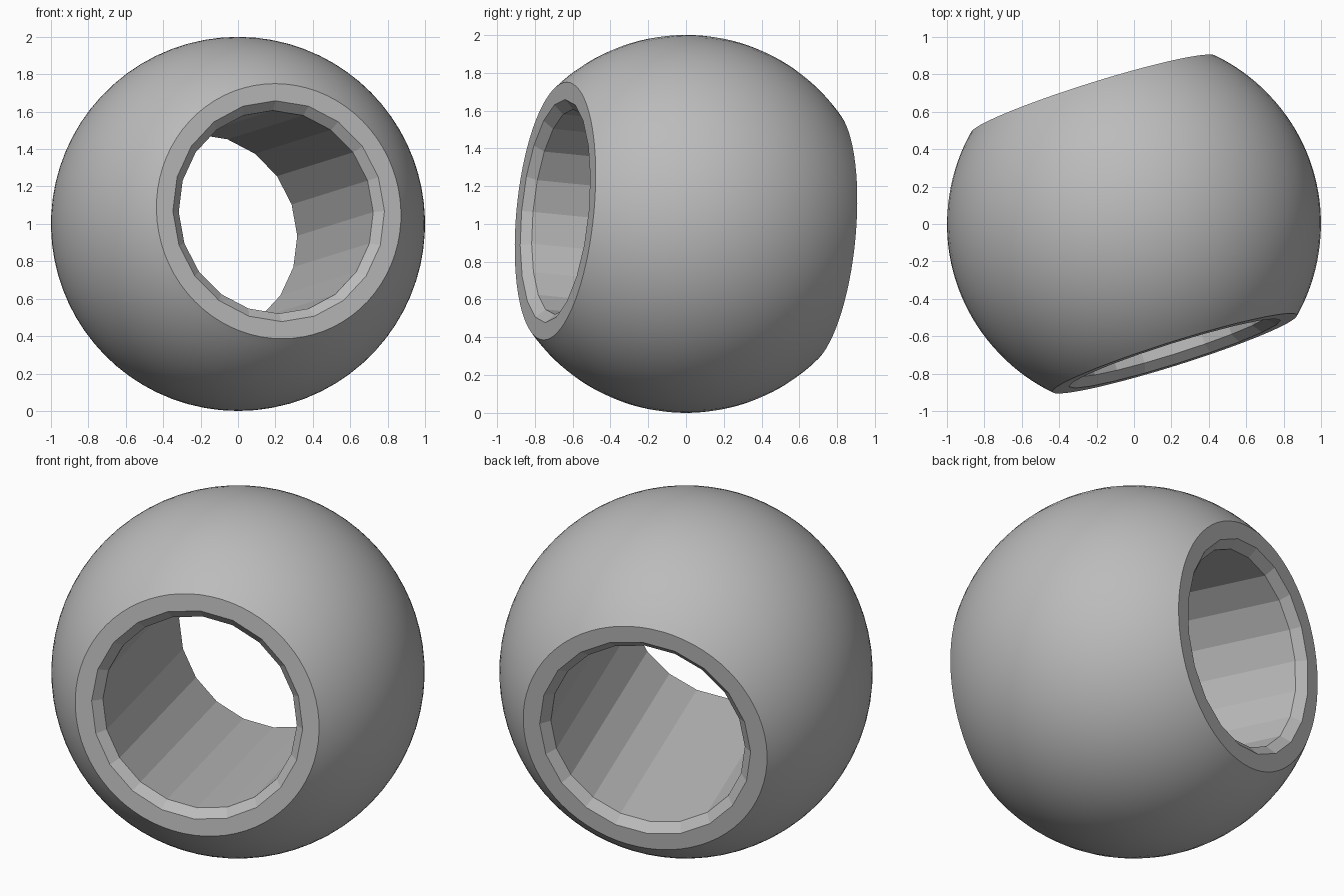
import bpy
import bmesh
import math
from mathutils import Vector

default = bpy.data.objects.get("Cube")
if default:
    bpy.data.objects.remove(default, do_unlink=True)

AXIS = Vector((0.2175, -0.692, 0.068))   # centre of the front flat, from the ball centre
HALF = AXIS.length
RIM = math.sqrt(1 - HALF ** 2)
BORE, CHAMFER = 0.545, 0.048
OUTER_SIDES, BORE_SIDES, BANDS = 72, 20, 36

bm = bmesh.new()


def ring(radius, height, sides):
    """Closed ring of vertices around the local z axis, starting at the top."""
    return [bm.verts.new((radius * math.cos(math.tau * i / sides),
                          radius * math.sin(math.tau * i / sides), height))
            for i in range(sides)]


def skin(rings, smooth):
    """Join successive rings with quads."""
    for a, b in zip(rings, rings[1:]):
        n = len(a)
        for i in range(n):
            j = (i + 1) % n
            bm.faces.new((a[i], a[j], b[j], b[i])).smooth = smooth


def loop_edges(verts):
    return [bm.edges.get((v, verts[i - 1])) for i, v in enumerate(verts)]


# Spherical outside, from one flat to the other
limit = math.asin(HALF)
angles = [limit * (2 * i / BANDS - 1) for i in range(BANDS + 1)]
outside = [ring(math.cos(a), math.sin(a), OUTER_SIDES) for a in angles]
skin(outside, True)

# Bore with a chamfer at each mouth
bore = [ring(r, h, BORE_SIDES) for r, h in (
    (BORE + CHAMFER, -HALF), (BORE, CHAMFER - HALF),
    (BORE, HALF - CHAMFER), (BORE + CHAMFER, HALF))]
skin(bore, False)

# Flat annular ends
for outer, inner in ((outside[0], bore[0]), (outside[-1], bore[-1])):
    edges = loop_edges(outer) + loop_edges(inner)
    bmesh.ops.triangle_fill(bm, edges=edges, use_beauty=True,
                            normal=(0, 0, outer[0].co.z))
    for e in edges:
        e.smooth = False

bmesh.ops.recalc_face_normals(bm, faces=bm.faces[:])

# Aim the bore along its tilted axis and stand the ball on the ground
z = AXIS.normalized()
y = z.cross(Vector((0, 0, 1))).normalized()
x = y.cross(z)
for v in bm.verts:
    v.co = x * v.co.x + y * v.co.y + z * v.co.z + Vector((0, 0, 1))

mesh = bpy.data.meshes.new("bored_ball")
bm.to_mesh(mesh)
bm.free()
ball = bpy.data.objects.new("bored_ball", mesh)
bpy.context.collection.objects.link(ball)

# Plain grey
grey = bpy.data.materials.new("grey")
grey.use_nodes = True
colour = (0.5, 0.5, 0.5, 1)
grey.diffuse_color = colour
grey.node_tree.nodes["Principled BSDF"].inputs["Base Color"].default_value = colour
mesh.materials.append(grey)
